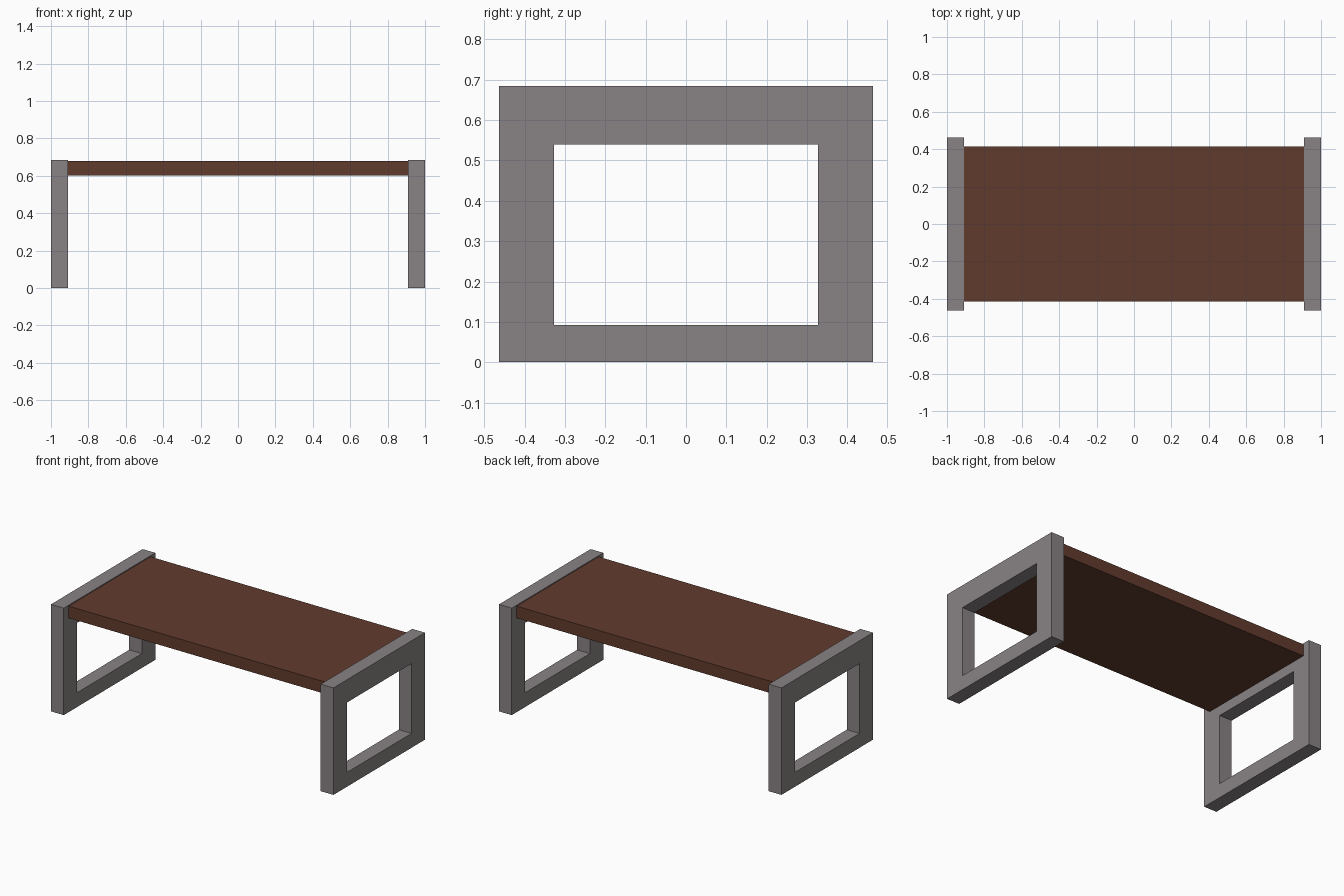
import bpy, bmesh

if "Cube" in bpy.data.objects:
    bpy.data.objects.remove(bpy.data.objects["Cube"])


def material(name, rgb):
    m = bpy.data.materials.new(name)
    m.diffuse_color = (*rgb, 1)
    m.use_nodes = True
    m.node_tree.nodes["Principled BSDF"].inputs["Base Color"].default_value = m.diffuse_color
    return m


grey = material("grey metal", (0.25, 0.225, 0.23))
brown = material("brown wood", (0.12, 0.044, 0.027))


def finish(name, bm, mat):
    bmesh.ops.recalc_face_normals(bm, faces=bm.faces)
    mesh = bpy.data.meshes.new(name)
    bm.to_mesh(mesh)
    bm.free()
    mesh.materials.append(mat)
    obj = bpy.data.objects.new(name, mesh)
    bpy.context.collection.objects.link(obj)
    return obj


def loop_frame(name, x0, x1):
    """Rectangular ring in the y-z plane, extruded from x0 to x1."""
    outer = [(-0.463, 0), (0.463, 0), (0.463, 0.685), (-0.463, 0.685)]
    inner = [(-0.327, 0.092), (0.327, 0.092), (0.327, 0.539), (-0.327, 0.539)]
    bm = bmesh.new()
    o = [bm.verts.new((x0, y, z)) for y, z in outer]
    i = [bm.verts.new((x0, y, z)) for y, z in inner]
    for k in range(4):
        n = (k + 1) % 4
        bm.faces.new((o[k], o[n], i[n], i[k]))
    ext = bmesh.ops.extrude_face_region(bm, geom=bm.faces[:], use_keep_orig=True)
    for v in ext["geom"]:
        if isinstance(v, bmesh.types.BMVert):
            v.co.x = x1
    return finish(name, bm, grey)


# End frames
loop_frame("left_leg_frame", -1.0, -0.91)
loop_frame("right_leg_frame", 0.91, 1.0)

# Table top slab between the frames
bm = bmesh.new()
bmesh.ops.create_cube(bm, size=1)
for v in bm.verts:
    v.co = (v.co.x * 1.82, v.co.y * 0.828, 0.641 + v.co.z * 0.076)
finish("table_top", bm, brown)
